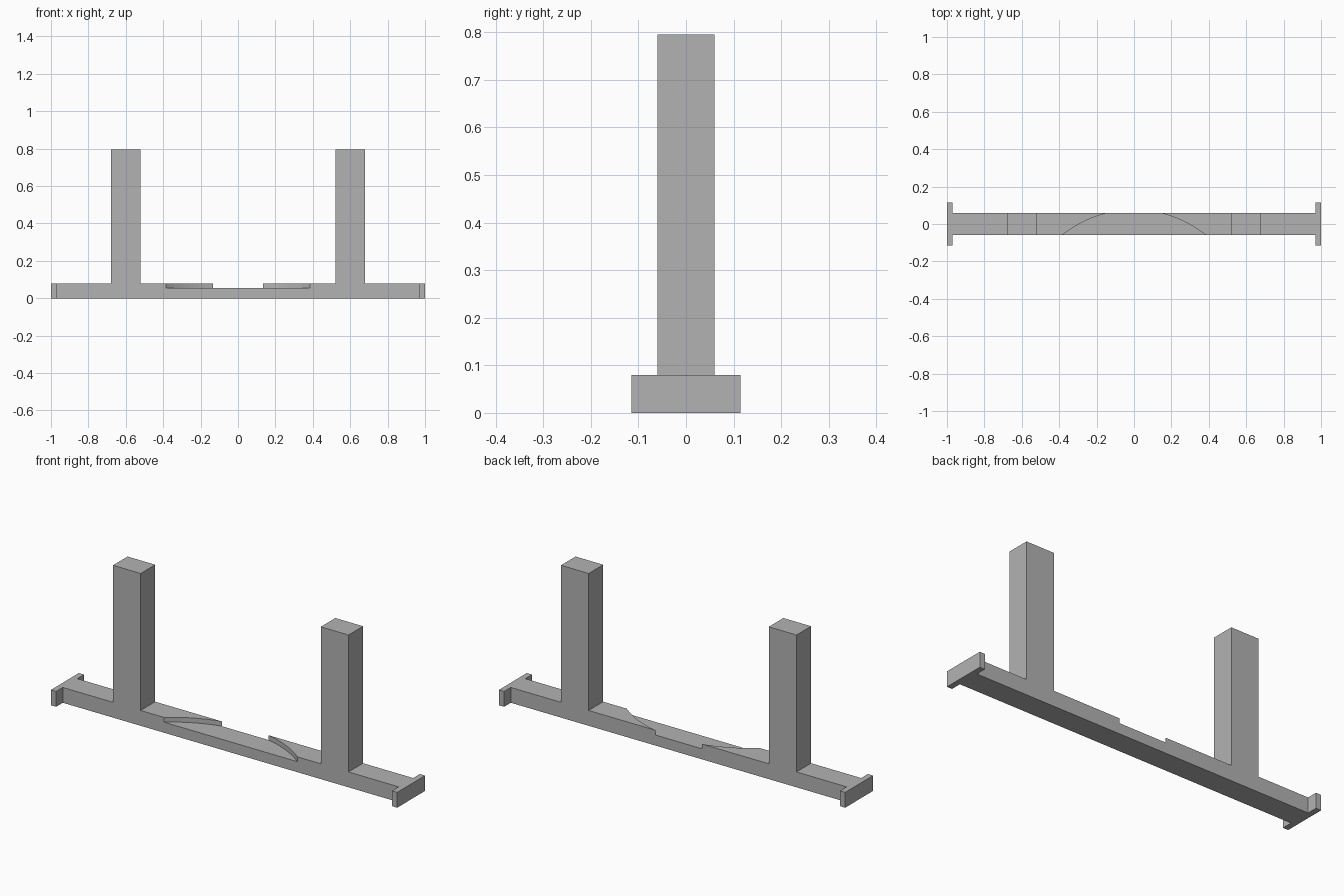
import bpy, bmesh

if "Cube" in bpy.data.objects:
    bpy.data.objects.remove(bpy.data.objects["Cube"], do_unlink=True)

# Single flat grey
GREY = (0.45, 0.45, 0.45, 1)
mat = bpy.data.materials.new("plain grey")
mat.use_nodes = True
mat.diffuse_color = GREY
mat.node_tree.nodes["Principled BSDF"].inputs["Base Color"].default_value = GREY

HALF_DEPTH = 0.06
BASE_TOP = 0.08


def prism(name, outline, z0, z1):
    """Extrude an xy outline from z0 up to z1."""
    bm = bmesh.new()
    face = bm.faces.new([bm.verts.new((x, y, z0)) for x, y in outline])
    top = bmesh.ops.extrude_face_region(bm, geom=[face])["geom"]
    verts = [v for v in top if isinstance(v, bmesh.types.BMVert)]
    bmesh.ops.translate(bm, verts=verts, vec=(0, 0, z1 - z0))
    bmesh.ops.recalc_face_normals(bm, faces=bm.faces)
    mesh = bpy.data.meshes.new(name)
    bm.to_mesh(mesh)
    bm.free()
    mesh.materials.append(mat)
    obj = bpy.data.objects.new(name, mesh)
    bpy.context.collection.objects.link(obj)
    return obj


# Base beam with a wider flange at each end
d, w, inner = HALF_DEPTH, 0.115, 0.97
half = [(inner, -d), (inner, -w), (1, -w), (1, w), (inner, w), (inner, d)]
beam = prism("base_beam", half + [(-x, -y) for x, y in half], 0, BASE_TOP)

# Shallow round recess in the top of the beam
bpy.ops.mesh.primitive_cylinder_add(vertices=128, radius=0.615, depth=0.2,
                                    location=(0, -0.54, 0.155))
cutter = bpy.context.object
cutter.name = "recess_cutter"
cutter.data.materials.append(mat)
cutter.hide_render = True
cutter.hide_set(True)
cut = beam.modifiers.new("recess", "BOOLEAN")
cut.operation = "DIFFERENCE"
cut.solver = "EXACT"
cut.object = cutter

# Square uprights
for side, name in ((-1, "right_post"), (1, "left_post")):
    a, b = side * 0.52, side * 0.68
    prism(name, [(a, -d), (b, -d), (b, d), (a, d)], BASE_TOP, 0.795)
